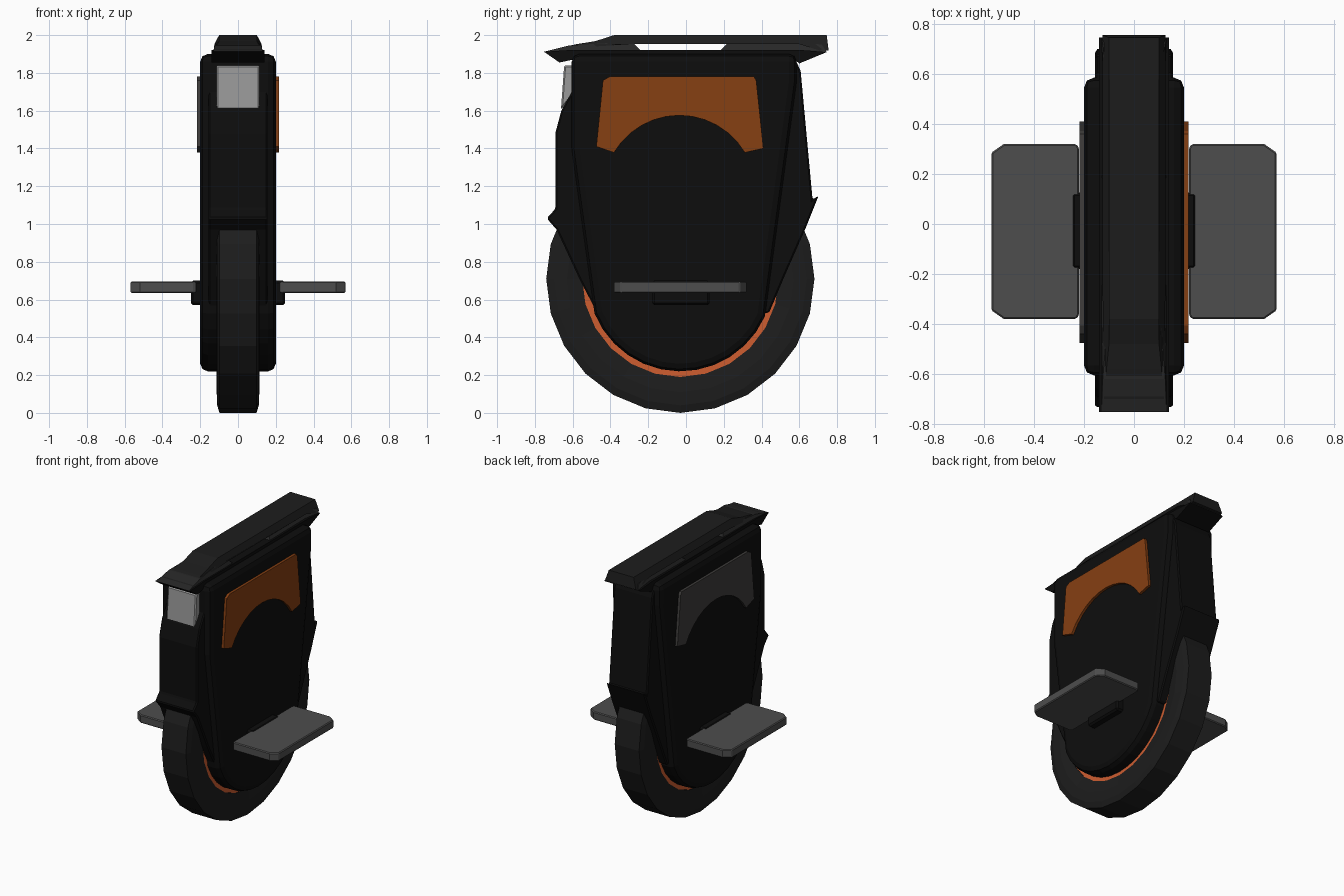
import bpy, bmesh
from math import sin, cos, pi, radians, asin

if "Cube" in bpy.data.objects:
    bpy.data.objects.remove(bpy.data.objects["Cube"])

CY, CZ = -0.03, 0.71   # wheel axle


def mat(name, r, g, b):
    m = bpy.data.materials.new(name)
    m.diffuse_color = (r, g, b, 1)
    m.use_nodes = True
    m.node_tree.nodes["Principled BSDF"].inputs["Base Color"].default_value = m.diffuse_color
    return m


BLACK = mat("black_plastic", .004, .004, .004)
RUBBER = mat("rubber", .012, .012, .012)
TRIM = mat("dark_trim", .02, .02, .02)
GREY = mat("grey_panel", .05, .047, .045)
METAL = mat("pedal_metal", .075, .075, .075)
ORANGE = mat("orange_panel", .24, .05, .006)
RIM = mat("orange_rim", .62, .11, .03)
LAMP = mat("lamp_lens", .32, .32, .32)


def finish(name, bm, material, bevel=0, segments=1):
    bmesh.ops.recalc_face_normals(bm, faces=bm.faces)
    me = bpy.data.meshes.new(name)
    bm.to_mesh(me)
    bm.free()
    me.materials.append(material)
    ob = bpy.data.objects.new(name, me)
    bpy.context.collection.objects.link(ob)
    if bevel:
        b = ob.modifiers.new("bevel", 'BEVEL')
        b.width, b.segments, b.limit_method = bevel, segments, 'ANGLE'
        b.angle_limit = radians(35)
    return ob


def bridge(bm, a, b):
    n = len(a)
    for i in range(n):
        bm.faces.new((a[i], a[(i + 1) % n], b[(i + 1) % n], b[i]))


def prism(name, pts, x0, x1, material, bevel=0, segments=1):
    """Extrude a (y, z) side profile from x0 to x1; a third value is a half width."""
    bm = bmesh.new()
    a = [bm.verts.new((-p[2] if len(p) > 2 else x0, p[0], p[1])) for p in pts]
    b = [bm.verts.new((p[2] if len(p) > 2 else x1, p[0], p[1])) for p in pts]
    bm.faces.new(a)
    bm.faces.new(b)
    bridge(bm, a, b)
    return finish(name, bm, material, bevel, segments)


def plate(name, pts, z0, z1, material, bevel=0):
    """Extrude an (x, y) outline vertically."""
    bm = bmesh.new()
    a = [bm.verts.new((x, y, z0)) for x, y in pts]
    b = [bm.verts.new((x, y, z1)) for x, y in pts]
    bm.faces.new(a)
    bm.faces.new(b)
    bridge(bm, a, b)
    return finish(name, bm, material, bevel)


def lathe(name, prof, material, n):
    """Spin a closed (radius, x) section around the axle."""
    bm = bmesh.new()
    rings = [[bm.verts.new((x, CY + r * sin(2 * pi * i / n), CZ - r * cos(2 * pi * i / n)))
              for r, x in prof] for i in range(n)]
    for i in range(n):
        bridge(bm, rings[i], rings[(i + 1) % n])
    return finish(name, bm, material)


def arc(cy, cz, r, a0, a1, n):
    return [(cy + r * cos(radians(a0 + (a1 - a0) * i / n)),
             cz + r * sin(radians(a0 + (a1 - a0) * i / n))) for i in range(n + 1)]


# Wheel
half = [(.52, .1), (.6, .113), (.67, .11), (.71, .098)]
lathe("tire", half + [(r, -x) for r, x in reversed(half)], RUBBER, 24)
lathe("rim", [(.44, .095), (.525, .095), (.525, -.095), (.44, -.095)], RIM, 24)

# Main shell with round bottom
shell = [(-.605, 1.9), (-.605, 1.4)] + arc(CY, CZ, .49, 202, 336, 12) + [(.585, 1.75), (.585, 1.9)]
prism("side_shell", shell, -.2, .2, BLACK, .04, 2)

# Central spine with front and rear mudguard lips
spine = [(-.6, 1.87), (-.605, 1.7), (-.66, 1.6), (-.692, 1.48), (-.692, 1.08), (-.737, 1.03),
         (-.685, .97), (-.56, .7), (-.47, .53), (.44, .53), (.52, .72), (.63, .97),
         (.702, 1.15), (.67, 1.13), (.607, 1.81), (.58, 1.87)]
prism("mudguard_spine", spine, -.155, .155, BLACK, .015)

# Headlight
prism("headlight", [(-.645, 1.84), (-.59, 1.84), (-.58, 1.71), (-.6, 1.68), (-.662, 1.605)],
      -.115, .115, LAMP, .008)

# Top collar, handle posts and carrying bar
prism("top_collar", [(-.752, 1.912), (-.67, 1.855), (-.6, 1.87), (.575, 1.87), (.6, 1.85),
                     (.745, 1.91), (.6, 1.922), (-.6, 1.922)], -.14, .14, BLACK)
prism("front_handle_post", [(-.75, 1.912, .13), (-.62, 1.945, .125), (-.38, 1.96, .105),
                            (-.28, 1.958, .1), (-.24, 1.918, .13)], 0, 0, TRIM)
prism("rear_handle_post", [(.18, 1.918, .13), (.22, 1.958, .1), (.6, 1.96, .105),
                           (.72, 1.95, .125), (.745, 1.91, .13)], 0, 0, TRIM)
prism("carry_bar", [(-.7, 1.925, .12), (-.58, 1.952, .11), (-.48, 1.968, .1), (-.38, 2, .1),
                    (.745, 2, .1), (.755, 1.92, .125), (.72, 1.915, .125), (.6, 1.952, .125),
                    (-.3, 1.952, .125)], 0, 0, RUBBER)

# Side trim panels, pedals and pedal brackets
edge = 26.6
panel = ([(-.475, 1.41), (-.44, 1.76), (-.405, 1.78), (.36, 1.78), (.372, 1.76), (.41, 1.4)]
         + arc(-.035, 1.172, .403, edge + 4, 180 - edge - 4, 12))
panel.insert(6, (.312, 1.378))
panel.append((-.382, 1.378))
for side, s, colour in (("right", 1, ORANGE), ("left", -1, GREY)):
    prism(side + "_panel", panel, s * .19, s * .218, colour, .005)
    outline = [(.22, -.365), (.232, -.38), (.52, -.38), (.57, -.345), (.57, .285),
               (.52, .32), (.232, .32), (.22, .305)]
    plate(side + "_pedal", [(s * x, y) for x, y in outline], .635, .695, METAL, .006)
    bracket = [(.18, -.18), (.25, -.18), (.25, .125), (.18, .125)]
    plate(side + "_pedal_bracket", [(s * x, y) for x, y in bracket], .57, .7, BLACK, .012)
